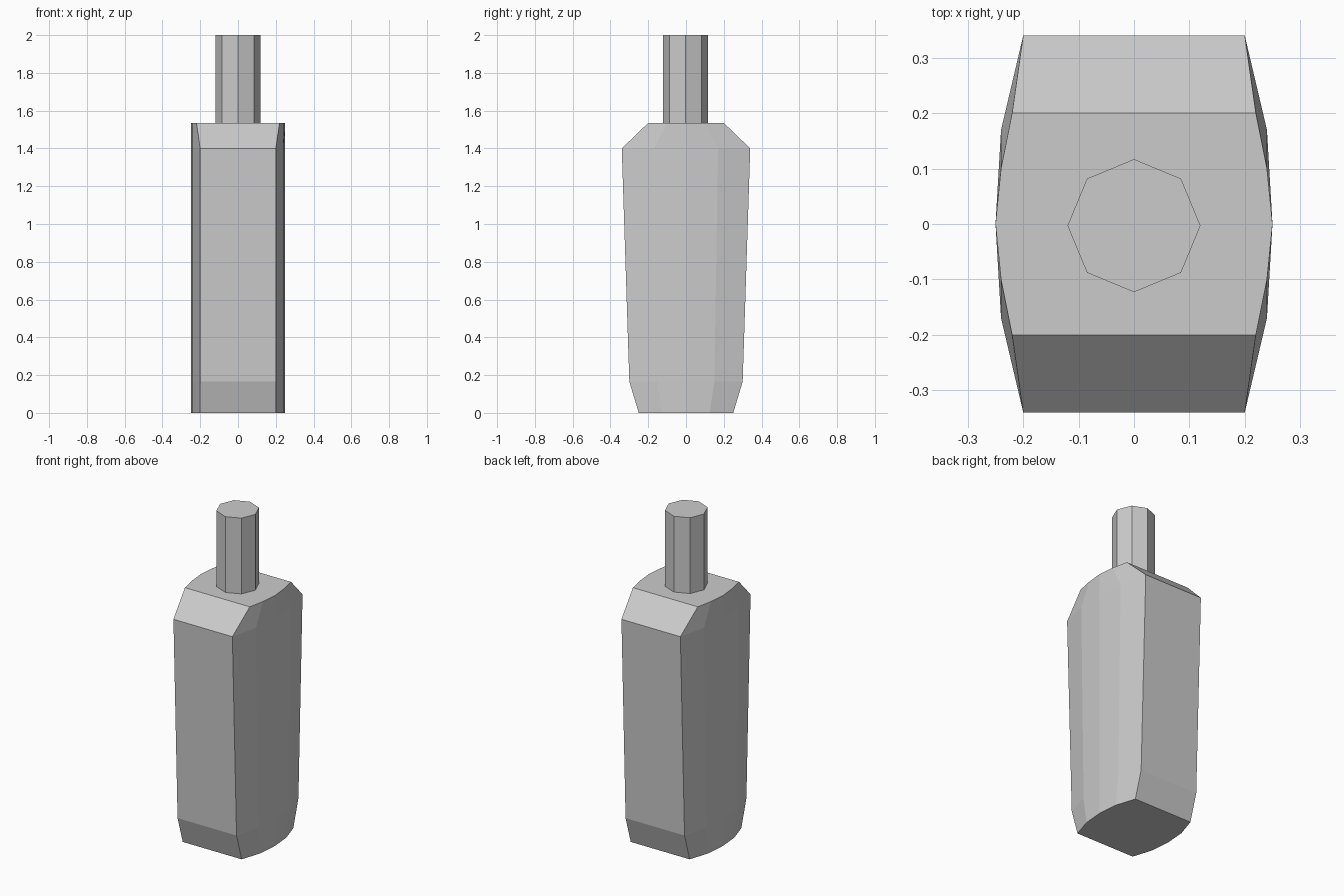
import bpy, bmesh
from math import cos, sin, pi

if "Cube" in bpy.data.objects:
    bpy.data.objects.remove(bpy.data.objects["Cube"])


def loft(name, rings):
    """Skin a stack of matching closed rings and cap both ends."""
    bm = bmesh.new()
    loops = [[bm.verts.new(p) for p in ring] for ring in rings]
    n = len(loops[0])
    for a, b in zip(loops, loops[1:]):
        for i in range(n):
            j = (i + 1) % n
            bm.faces.new((a[i], a[j], b[j], b[i]))
    bm.faces.new(loops[0][::-1])
    bm.faces.new(loops[-1])
    bmesh.ops.recalc_face_normals(bm, faces=bm.faces)
    mesh = bpy.data.meshes.new(name)
    bm.to_mesh(mesh)
    bm.free()
    obj = bpy.data.objects.new(name, mesh)
    bpy.context.collection.objects.link(obj)
    return obj


def body_ring(z, half_depth, corner_x):
    # bulging sides between flat front and back
    side = [(corner_x, -1), (0.24, -0.5), (0.25, 0), (0.24, 0.5), (corner_x, 1)]
    outline = side + [(-x, y) for x, y in reversed(side)]
    return [(x, y * half_depth, z) for x, y in outline]


def neck_ring(z, radius=0.12, sides=8):
    return [(radius * cos(2 * pi * i / sides),
             radius * sin(2 * pi * i / sides) - 0.003, z) for i in range(sides)]


# Bottle body: tapered base, flared sides, sloped shoulders
levels = [(0, 0.25, 0.20), (0.165, 0.30, 0.20), (1.40, 0.34, 0.20), (1.535, 0.20, 0.22)]
loft("bottle_body", [body_ring(*level) for level in levels])

# Octagonal neck
loft("bottle_neck", [neck_ring(1.535), neck_ring(2.0)])
